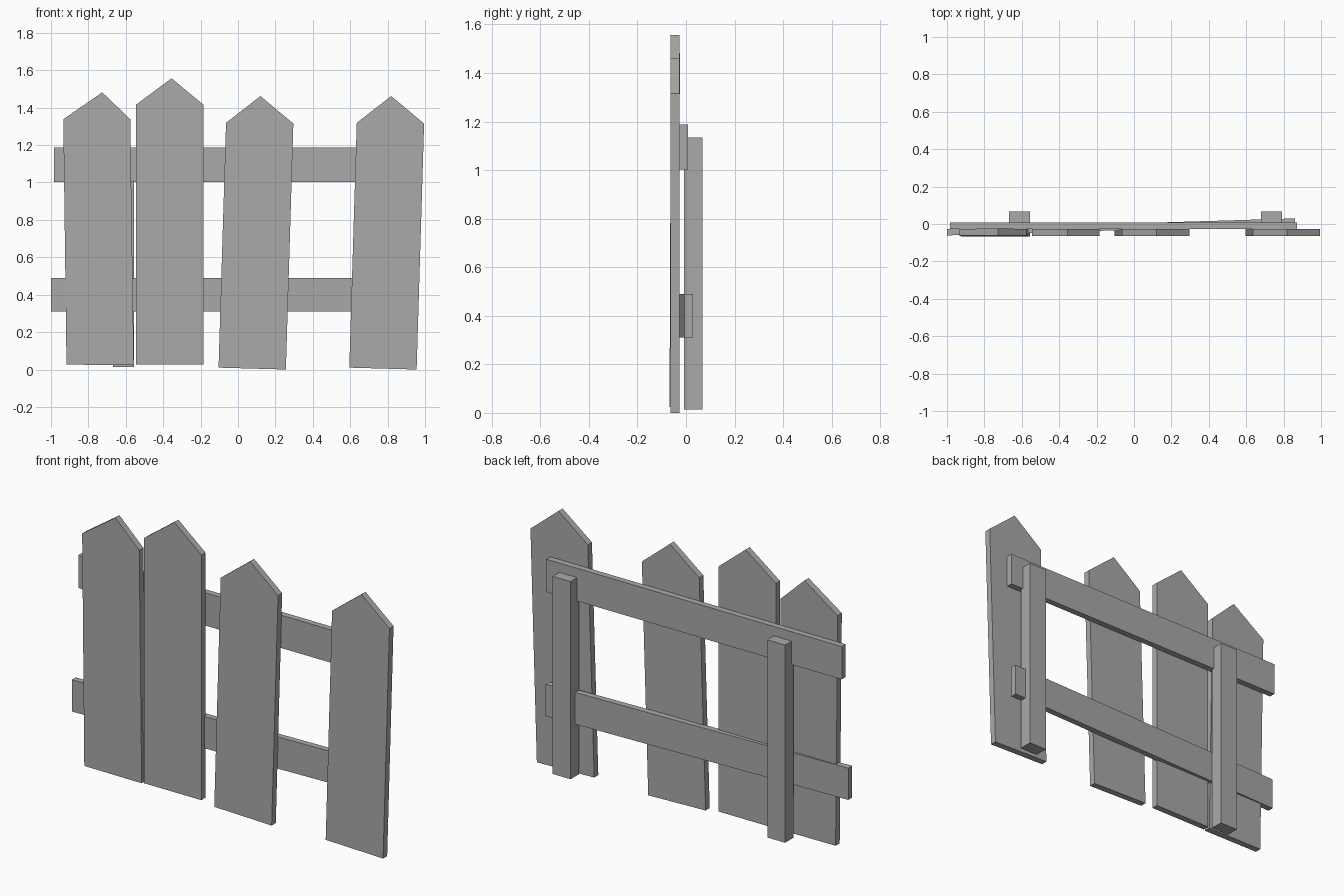
import bpy
import bmesh
from mathutils import Vector

old = bpy.data.objects.get("Cube")
if old:
    bpy.data.objects.remove(old, do_unlink=True)

# One flat grey for all the wood
GREY = (0.4, 0.4, 0.4, 1.0)
wood = bpy.data.materials.new("grey_wood")
wood.diffuse_color = GREY
wood.use_nodes = True
wood.node_tree.nodes["Principled BSDF"].inputs["Base Color"].default_value = GREY


def board(name, outline, y_front, y_back, lean=0.0, skew=0.0):
    """Extrude an x-z outline along y; lean shifts y by height, skew by x."""
    bm = bmesh.new()
    face = bm.faces.new([bm.verts.new((x, y_front, z)) for x, z in outline])
    extruded = bmesh.ops.extrude_face_region(bm, geom=[face])["geom"]
    bmesh.ops.translate(
        bm, vec=Vector((0, y_back - y_front, 0)),
        verts=[v for v in extruded if isinstance(v, bmesh.types.BMVert)])
    for v in bm.verts:
        v.co.y += lean * v.co.z + skew * v.co.x
    bmesh.ops.recalc_face_normals(bm, faces=bm.faces)
    mesh = bpy.data.meshes.new(name)
    bm.to_mesh(mesh)
    bm.free()
    mesh.materials.append(wood)
    obj = bpy.data.objects.new(name, mesh)
    bpy.context.collection.objects.link(obj)
    return obj


def box(x0, x1, z0, z1):
    return [(x0, z0), (x1, z0), (x1, z1), (x0, z1)]


# Pointed pickets: bottom left, bottom right, right shoulder, peak, left shoulder
board("picket_far_right",
      [(-0.917, 0.026), (-0.557, 0.024), (-0.576, 1.338), (-0.726, 1.482), (-0.934, 1.338)],
      -0.068, -0.031, lean=0.004)
board("picket_mid_right",
      [(-0.545, 0.026), (-0.185, 0.026), (-0.185, 1.416), (-0.355, 1.557), (-0.545, 1.416)],
      -0.064, -0.027)
for name, shift in (("picket_mid_left", 0.0), ("picket_far_left", 0.699)):
    outline = [(-0.104, 0.01), (0.256, 0.0), (0.296, 1.315), (0.12, 1.462), (-0.064, 1.319)]
    board(name, [(x + shift, z) for x, z in outline], -0.064, -0.027)

# Horizontal rails, the lower one set slightly askew
board("upper_rail", box(-0.983, 0.872, 1.002, 1.188), -0.027, 0.008)
board("lower_rail", box(-1.0, 0.86, 0.31, 0.49), -0.031, 0.004, skew=0.03)

# Square posts behind the rails
for name, x in (("right_post", -0.669), ("left_post", 0.678)):
    board(name, box(x, x + 0.112, 0.014, 1.135), -0.008, 0.067)
